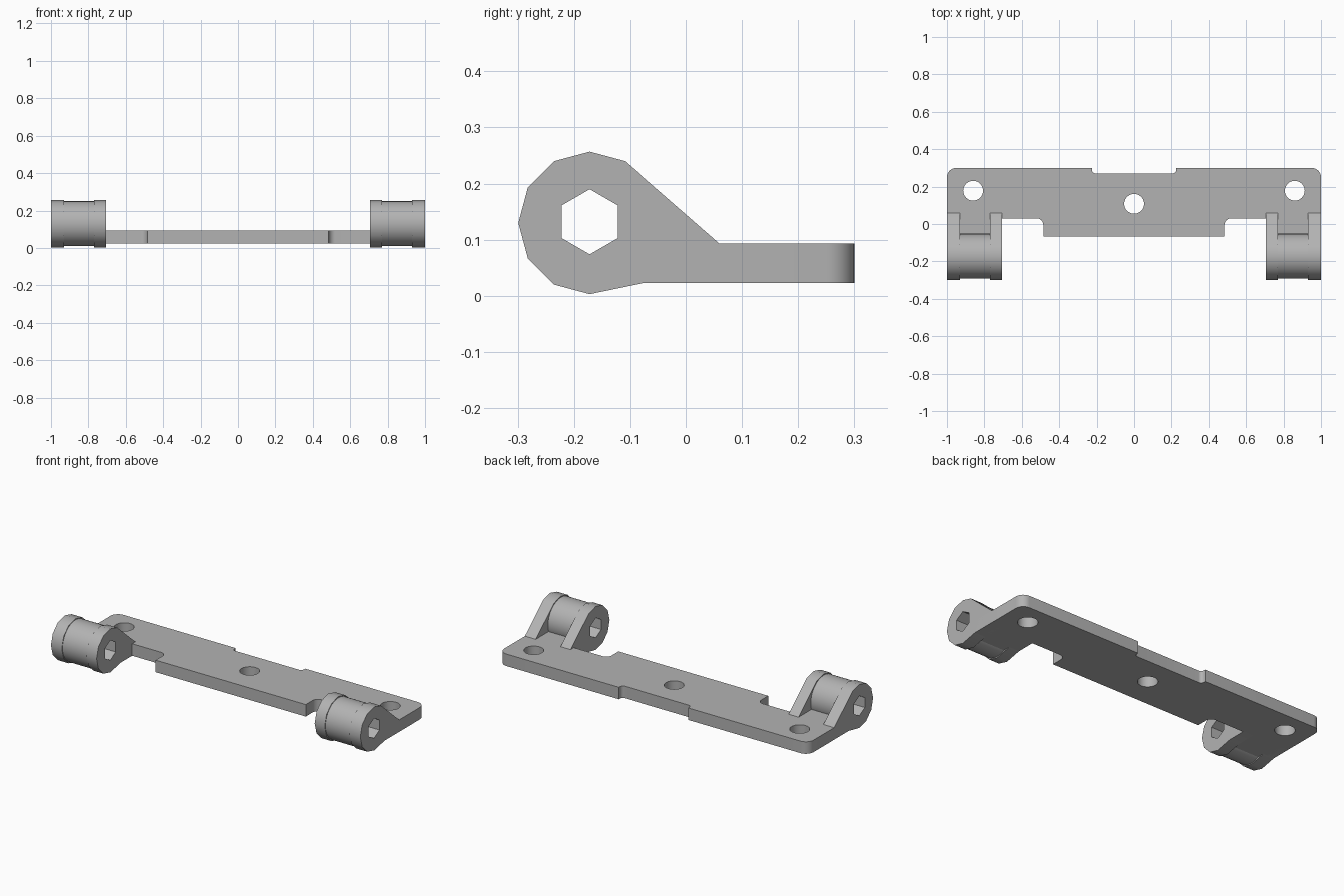
import bpy, bmesh, math
from mathutils import Vector

cube = bpy.data.objects.get("Cube")
if cube:
    bpy.data.objects.remove(cube, do_unlink=True)

grey = bpy.data.materials.new("plain grey")
grey.use_nodes = True
GREY = (0.45, 0.45, 0.45, 1)
grey.diffuse_color = GREY
grey.node_tree.nodes["Principled BSDF"].inputs["Base Color"].default_value = GREY


def ring(cx, cy, r, sides, start=0.0):
    return [(cx + r * math.cos(start + math.tau * i / sides),
             cy + r * math.sin(start + math.tau * i / sides)) for i in range(sides)]


def rounded(corners, steps=8):
    """Outline from (x, y, radius) right-angle corners."""
    out = []
    for i, (x, y, r) in enumerate(corners):
        p = Vector((x, y))
        if r == 0:
            out.append((x, y))
            continue
        a = (Vector(corners[i - 1][:2]) - p).normalized()
        b = (Vector(corners[(i + 1) % len(corners)][:2]) - p).normalized()
        for s in range(steps + 1):
            t = math.pi / 2 * s / steps
            out.append(tuple(p + r * (a + b) - r * (b * math.cos(t) + a * math.sin(t))))
    return out


def prism(name, loops, lo, hi, along_x=False):
    """Solid from an outline plus hole loops, extruded along z or x."""
    bm = bmesh.new()
    edges = []
    for loop in loops:
        vs = [bm.verts.new((lo, u, v) if along_x else (u, v, lo)) for u, v in loop]
        edges += [bm.edges.new((vs[i - 1], vs[i])) for i in range(len(vs))]
    axis = Vector((1, 0, 0)) if along_x else Vector((0, 0, 1))
    bmesh.ops.triangle_fill(bm, edges=edges, use_beauty=True, normal=axis)
    bmesh.ops.dissolve_degenerate(bm, edges=bm.edges[:], dist=1e-5)
    ext = bmesh.ops.extrude_face_region(bm, geom=bm.faces[:], use_keep_orig=True)
    moved = [g for g in ext["geom"] if isinstance(g, bmesh.types.BMVert)]
    bmesh.ops.translate(bm, verts=moved, vec=axis * (hi - lo))
    bmesh.ops.recalc_face_normals(bm, faces=bm.faces[:])
    mesh = bpy.data.meshes.new(name)
    bm.to_mesh(mesh)
    bm.free()
    mesh.materials.append(grey)
    obj = bpy.data.objects.new(name, mesh)
    bpy.context.collection.objects.link(obj)
    bpy.ops.object.select_all(action="DESELECT")
    obj.select_set(True)
    bpy.context.view_layer.objects.active = obj
    bpy.ops.object.shade_smooth_by_angle(angle=math.radians(35))
    return obj


BOTTOM, TOP = 0.023, 0.093
PY, PZ = -0.172, 0.13          # pivot centre

# base plate: half outline mirrored, with three screw holes
half = [(0.225, 0.27, 0.02), (0.225, 0.3, 0), (1, 0.3, 0.05), (1, -0.125, 0),
        (0.705, -0.125, 0), (0.705, 0.03, 0), (0.485, 0.03, 0.035), (0.485, -0.067, 0)]
outline = rounded(half + [(-x, y, r) for x, y, r in reversed(half)])
holes = [ring(x, y, 0.053, 32) for x, y in ((-0.86, 0.178), (0, 0.108), (0.86, 0.178))]
prism("base_plate", [outline] + holes, BOTTOM, TOP)

# hinge knuckles: two teardrop arms and a round barrel on each side
hexagon = ring(PY, PZ + 0.002, 0.058, 6, math.pi / 2)
head = ring(PY, PZ, 0.127, 12, math.pi / 3)[:8]
teardrop = head + [(-0.075, BOTTOM), (0.06, BOTTOM), (0.06, TOP)]
barrel = ring(PY, PZ, 0.12, 32)
for side, s in (("left", 1), ("right", -1)):
    for part, shape, a, b in (("outer_arm", teardrop, 0.93, 1.0),
                              ("barrel", barrel, 0.77, 0.93),
                              ("inner_arm", teardrop, 0.705, 0.77)):
        lo, hi = sorted((s * a, s * b))
        prism(f"{side}_{part}", [shape, hexagon], lo, hi, along_x=True)
